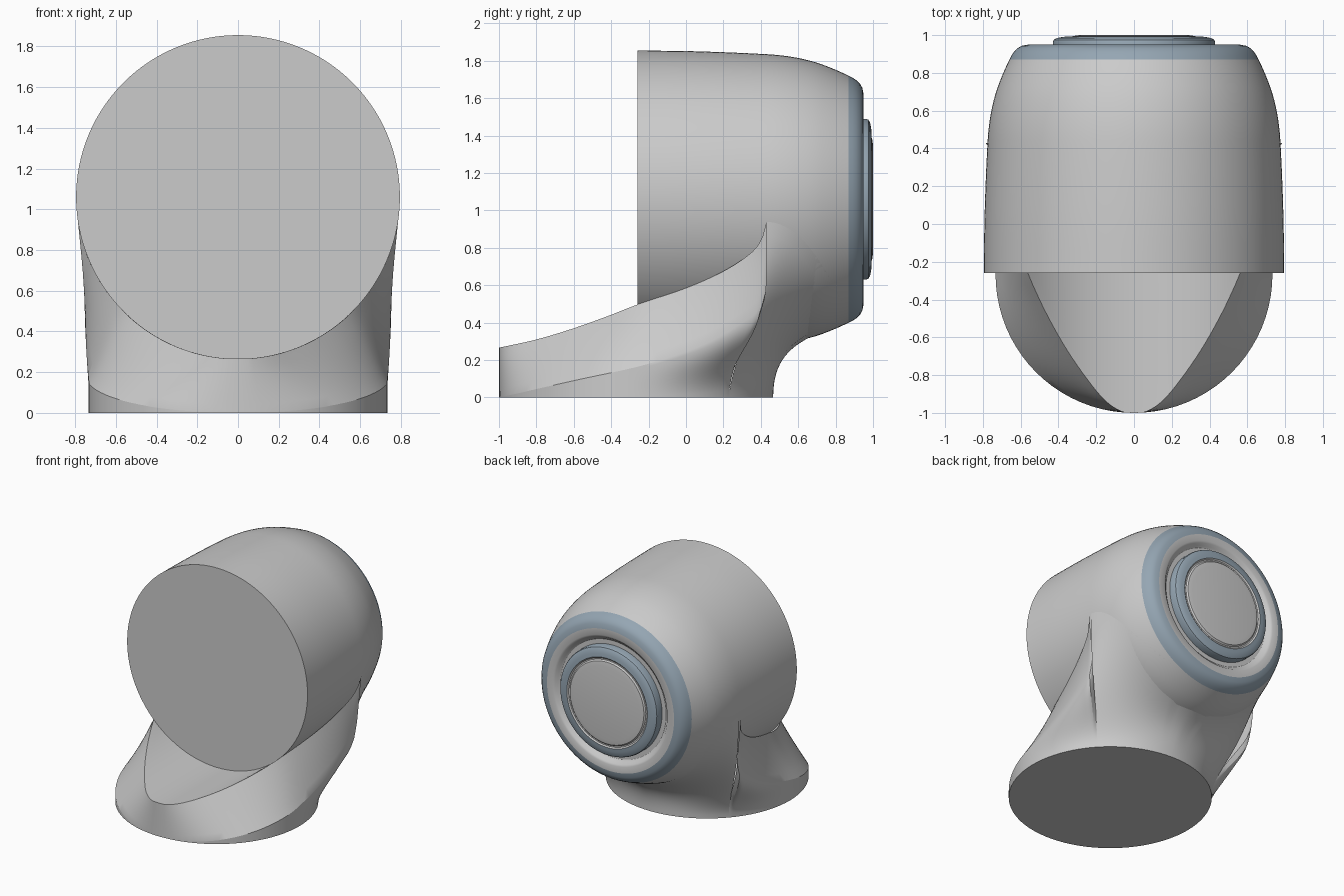
import bpy, bmesh
from math import sin, cos, pi, sqrt, atan2, radians
from mathutils import Vector

if "Cube" in bpy.data.objects:
    bpy.data.objects.remove(bpy.data.objects["Cube"])

AXIS_Z, R = 1.06, 0.795        # barrel axis height and radius
CY, CR = -0.267, 0.733         # foot circle centre and radius


def curve(keys, x):
    """Smooth interpolation through (x, value) keys."""
    n = len(keys)

    def slope(i):
        a, b = keys[max(i - 1, 0)], keys[min(i + 1, n - 1)]
        return (b[1] - a[1]) / (b[0] - a[0])
    x = min(max(x, keys[0][0]), keys[-1][0])
    i = max(k for k in range(n - 1) if keys[k][0] <= x)
    (x0, v0), (x1, v1) = keys[i], keys[i + 1]
    h = x1 - x0
    t = (x - x0) / h
    return (v0 * (2*t**3 - 3*t*t + 1) + slope(i) * h * (t**3 - 2*t*t + t)
            + v1 * (3*t*t - 2*t**3) + slope(i + 1) * h * (t**3 - t*t))


def finish(name, bm, angle, mat=None):
    bmesh.ops.remove_doubles(bm, verts=bm.verts, dist=0.0005)
    bmesh.ops.recalc_face_normals(bm, faces=bm.faces)
    me = bpy.data.meshes.new(name)
    bm.to_mesh(me)
    bm.free()
    ob = bpy.data.objects.new(name, me)
    bpy.context.collection.objects.link(ob)
    if mat:
        me.materials.append(mat)
    bpy.ops.object.select_all(action='DESELECT')
    ob.select_set(True)
    bpy.context.view_layer.objects.active = ob
    bpy.ops.object.shade_smooth_by_angle(angle=radians(angle))
    return ob


def grid(bm, rows):
    """Quad sheet through rows of points."""
    vs = [[bm.verts.new(p) for p in row] for row in rows]
    for a, b in zip(vs, vs[1:]):
        for i in range(len(a) - 1):
            bm.faces.new((a[i], a[i + 1], b[i + 1], b[i]))


def revolve(name, profile, mat=None, n=128):
    """Turn a (y, radius) profile about the barrel axis."""
    bm = bmesh.new()
    grid(bm, [[(r * sin(2*pi*k/n), y, AXIS_Z - r * cos(2*pi*k/n))
               for k in range(n + 1)] for y, r in profile])
    return finish(name, bm, 30, mat)


blue = bpy.data.materials.new("blue_grey")
blue.diffuse_color = (0.30, 0.38, 0.45, 1)
blue.use_nodes = True
blue.node_tree.nodes["Principled BSDF"].inputs["Base Color"].default_value = blue.diffuse_color

# Barrel
shell = [(-0.26, 0.795), (0.0, 0.792), (0.2, 0.786), (0.4, 0.777), (0.5, 0.77),
         (0.6, 0.755), (0.7, 0.73), (0.8, 0.692), (0.87, 0.66)]
ys = [-0.26 + 1.13 * i / 32 for i in range(33)]
revolve("barrel", [(-0.26, 0)] + [(y, curve(shell, y)) for y in ys])

# Rounded trim at the back of the barrel, with the groove inside it
revolve("rear_trim", [(0.87, 0.66), (0.89, 0.65), (0.91, 0.637), (0.93, 0.618),
                      (0.943, 0.595), (0.95, 0.56)], blue)
revolve("rear_face", [(0.95, 0.56), (0.95, 0.51), (0.943, 0.495), (0.925, 0.48),
                      (0.915, 0.465), (0.915, 0)])

# Raised round cap on the back
revolve("rear_cap_edge", [(0.91, 0.43), (0.962, 0.43), (0.975, 0.425), (0.984, 0.41),
                          (0.99, 0.38), (0.993, 0.355)], blue)
revolve("rear_cap", [(0.993, 0.355), (0.985, 0.345), (0.985, 0.335), (0.995, 0.325),
                     (1.0, 0.29), (1.0, 0)])

# Stand: key heights of the cradle rim and of the crease below it, along y
rim_z = [(-1, 0.266), (-0.8, 0.31), (-0.6, 0.37), (-0.4, 0.442), (-0.26, 0.497),
         (0, 0.585), (0.2, 0.675), (0.35, 0.775), (0.405, 0.85), (0.43, 0.94)]
crease_z = [(-1, 0.0), (-0.8, 0.045), (-0.6, 0.09), (-0.2, 0.18), (0.1, 0.285),
            (0.3, 0.40), (0.39, 0.475), (0.43, 0.61)]


def rim(y):
    z = curve(rim_z, y)
    return Vector((sqrt(max(R*R - (AXIS_Z - z)**2, 0)) if y > -1 else 0, y, z))


def crease(y):
    x = sqrt(max(CR*CR - (y - CY)**2, 0)) if y < CY else CR + 0.02 * (y - CY) / 0.7
    return Vector((x, y, curve(crease_z, y)))


def foot(a):
    return Vector((CR * cos(a), CY + CR * sin(a), 0))


def bezier(p, n=14):
    return [p[0]*(1-t)**3 + 3*p[1]*t*(1-t)**2 + 3*p[2]*t*t*(1-t) + p[3]*t**3
            for t in (i / n for i in range(n + 1))]


front_y = [CY - CR * cos(pi/2 * i / 20) for i in range(21)]
front_y += [CY + (0.43 - CY) * sin(pi/2 * i / 20) for i in range(1, 21)]
band, lower, sole, trough = [], [], [], []

# Front and sides: wall up to the crease, then sloping band up to the rim
for y in front_y:
    c, r = crease(y), rim(y)
    f = foot(atan2(y - CY, c.x))
    up = Vector((0, 0, c.z))
    lower.append(bezier([f, f + up * 0.4, c - up * 0.35, c]))
    band.append([c.lerp(r, i / 6) for i in range(7)])
    sole.append([f, Vector((0, f.y, 0))])
    if y < -0.2:
        trough.append([Vector((r.x * i / 12, y, AXIS_Z - sqrt(R*R - (r.x * i / 12)**2)))
                       for i in range(13)])

# Rear neck: flares out of the foot and blends into the underside of the barrel
neck = []
a0 = atan2(0.43 - CY, crease(0.43).x)
for i in range(31):
    s = i / 30
    f = foot(a0 + (pi/2 - a0) * s)
    y, phi = 0.43 + 0.45 * sin(s * pi/2), radians(81) * cos(s * pi/2)
    r = curve(shell, y) if y < 0.87 else 0.655
    top = Vector((r * sin(phi), y, AXIS_Z - r * cos(phi)))
    pt = pi/2 * cos(s * pi/2)
    down = Vector((-cos(pt), 0, -sin(pt)))
    back = Vector((0, -0.95, -0.3))
    pull = down * cos(s * pi/2) + back * sin(s * pi/2)
    neck.append(bezier([f, f + Vector((0, 0, 0.2 + 0.04*s)),
                        top + pull * (0.5 - 0.2*s), top], 20))
    sole.append([f, Vector((0, f.y, 0))])

bm = bmesh.new()
for side in (1, -1):
    for sheet in (lower, band, trough, neck, sole):
        grid(bm, [[(p.x * side, p.y, p.z) for p in row] for row in sheet])
finish("stand", bm, 24)
